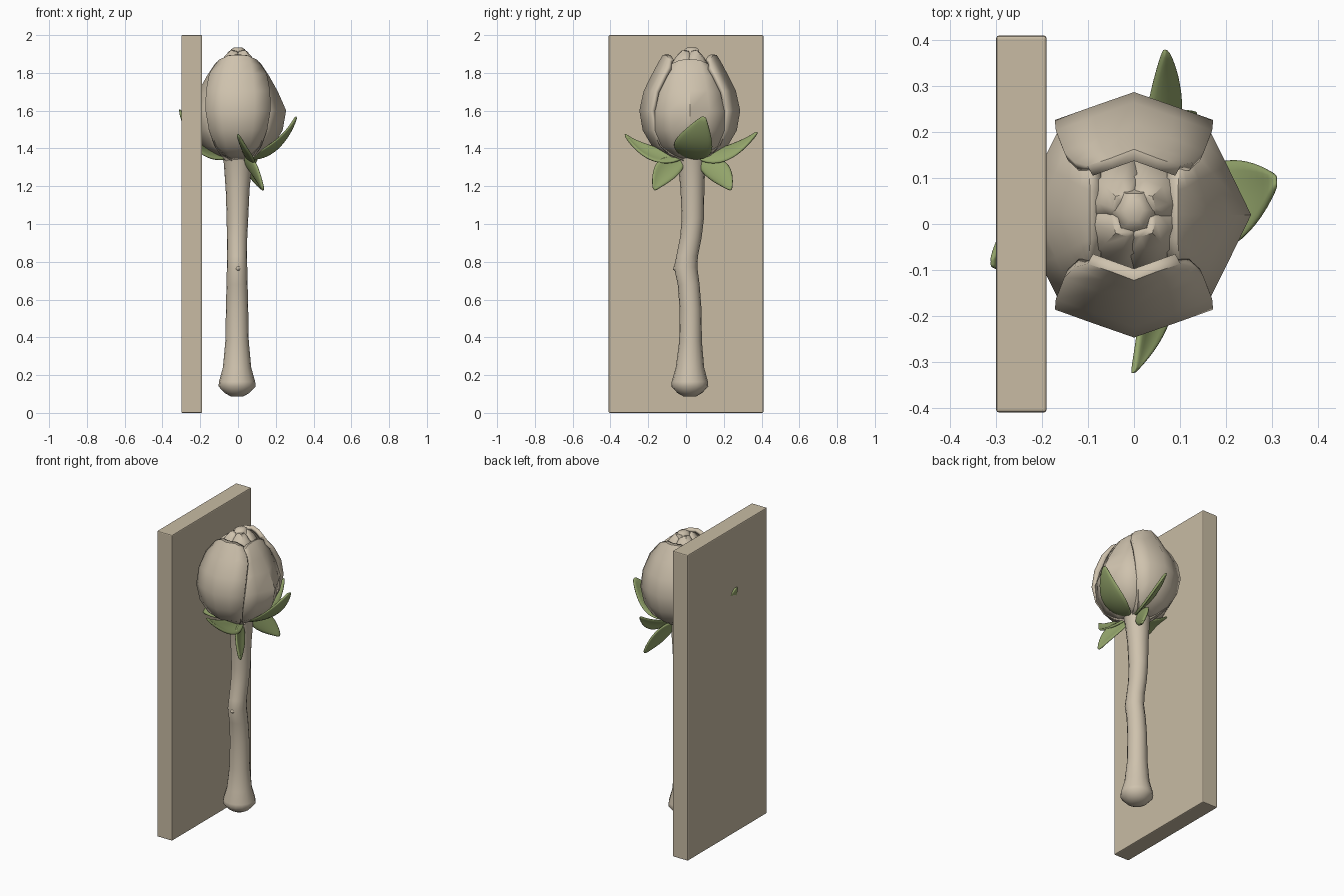
import bpy, bmesh, math
from mathutils import Vector

if "Cube" in bpy.data.objects:
    bpy.data.objects.remove(bpy.data.objects["Cube"])


def material(name, rgb):
    m = bpy.data.materials.new(name)
    m.diffuse_color = (*rgb, 1)
    m.use_nodes = True
    m.node_tree.nodes["Principled BSDF"].inputs["Base Color"].default_value = m.diffuse_color
    return m


CREAM = material("cream", (0.62, 0.54, 0.42))
BOARD = material("board_beige", (0.58, 0.50, 0.37))
GREEN = material("leaf_green", (0.29, 0.37, 0.145))
CY = 0.02  # the flower axis sits slightly behind the origin


def make(name, verts, faces, mat, angle=40, thick=0, subsurf=0):
    me = bpy.data.meshes.new(name)
    me.from_pydata(verts, [], faces)
    bm = bmesh.new()
    bm.from_mesh(me)
    bmesh.ops.recalc_face_normals(bm, faces=bm.faces)
    bm.to_mesh(me)
    bm.free()
    ob = bpy.data.objects.new(name, me)
    bpy.context.collection.objects.link(ob)
    me.materials.append(mat)
    if thick:
        s = ob.modifiers.new("thickness", 'SOLIDIFY')
        s.thickness, s.offset = thick, 0
    if subsurf:
        s = ob.modifiers.new("smooth", 'SUBSURF')
        s.levels = s.render_levels = subsurf
    bpy.ops.object.select_all(action='DESELECT')
    ob.select_set(True)
    bpy.context.view_layer.objects.active = ob
    bpy.ops.object.shade_smooth_by_angle(angle=math.radians(angle))
    return ob


def grid_faces(rows, cols):
    return [(r * cols + c, r * cols + c + 1, (r + 1) * cols + c + 1, (r + 1) * cols + c)
            for r in range(rows - 1) for c in range(cols - 1)]


def lathe(name, rows, sides, mat, angle=40, subsurf=0):
    # rows: z, centre x, centre y, radius x, radius y
    verts, faces = [], []
    for z, cx, cy, rx, ry in rows:
        for i in range(sides):
            a = math.tau * i / sides
            verts.append((cx + rx * math.cos(a), cy + ry * math.sin(a), z))
    for r in range(len(rows) - 1):
        for i in range(sides):
            j = (i + 1) % sides
            faces.append((r * sides + i, r * sides + j, (r + 1) * sides + j, (r + 1) * sides + i))
    faces += [tuple(range(sides)), tuple(range((len(rows) - 1) * sides, len(rows) * sides))]
    return make(name, verts, faces, mat, angle, subsurf=subsurf)


def petal(name, direction, rows, thick=0.025):
    # rows: z, depth, half width, how far the side edges fall back
    d = Vector((*direction, 0))
    t = Vector((-d.y, d.x, 0))
    us = (-1, -0.5, 0, 0.5, 1)
    verts = []
    for z, depth, w, sag in rows:
        for u in us:
            drop = 0.025 * abs(u) ** 3 if z > 1.8 else 0
            p = Vector((0, CY, z - drop)) + d * (depth - thick / 2 - sag * abs(u)) + t * (u * w)
            verts.append(p)
    return make(name, verts, grid_faces(len(rows), len(us)), CREAM, 45, thick)


def sepal(name, points, side, width):
    # leaf along a quadratic curve, widest near the middle, cupped along its rib
    a, b, c = map(Vector, points)
    side = Vector(side).normalized()
    n = 9
    verts = []
    for i in range(n):
        t = i / (n - 1)
        p = a * (1 - t) ** 2 + b * 2 * t * (1 - t) + c * t * t
        tangent = ((b - a) * (1 - t) + (c - b) * t).normalized()
        w = width * (0.12 + 0.88 * math.sin(math.pi * t ** 0.85) ** 0.9 if t < 1 else 0.1)
        cup = tangent.cross(side) * 0.012
        for u in (-1, -0.5, 0, 0.5, 1):
            verts.append(p + side * (u * w) + cup * (u * u) * math.sin(math.pi * t))
    return make(name, verts, grid_faces(n, 5), GREEN, 60, 0.016, 1)


# Backing board
bpy.ops.mesh.primitive_cube_add(size=1, location=(-0.245, 0, 1))
board = bpy.context.object
board.name = "backing_board"
board.dimensions = (0.11, 0.82, 2)
bpy.ops.object.transform_apply(location=False, rotation=False, scale=True)
board.data.materials.append(BOARD)
bev = board.modifiers.new("bevel", 'BEVEL')
bev.width, bev.segments = 0.006, 2

# Stem with flared foot and a slight bend
lathe("stem", [
    (0.088, -0.005, 0.02, 0.035, 0.035), (0.105, -0.005, 0.02, 0.065, 0.065),
    (0.14, -0.005, 0.02, 0.098, 0.098), (0.165, -0.005, 0.02, 0.096, 0.096),
    (0.24, -0.005, 0.021, 0.075, 0.075), (0.38, -0.005, 0.024, 0.062, 0.06),
    (0.55, -0.005, 0.024, 0.059, 0.058), (0.68, -0.005, 0.014, 0.056, 0.058),
    (0.77, -0.005, -0.002, 0.054, 0.062), (0.83, -0.005, 0.006, 0.053, 0.057),
    (0.93, -0.005, 0.026, 0.054, 0.057), (1.03, -0.003, 0.036, 0.057, 0.059),
    (1.18, -0.002, 0.034, 0.063, 0.063), (1.32, 0, 0.03, 0.075, 0.072),
    (1.40, 0, 0.025, 0.09, 0.09)], 16, CREAM, 50)

# Small thorn bump on the stem
bpy.ops.mesh.primitive_cone_add(vertices=8, radius1=0.03, radius2=0.006, depth=0.04,
                                location=(0, -0.05, 0.765), rotation=(math.pi / 2, 0, 0))
bpy.context.object.name = "thorn"
bpy.context.object.data.materials.append(CREAM)
bpy.ops.object.shade_smooth()

# Outer petals, front and back
outer = [(1.345, 0.05, 0.06, 0.01), (1.375, 0.135, 0.09, 0.03), (1.42, 0.203, 0.12, 0.045),
         (1.50, 0.25, 0.15, 0.055), (1.60, 0.267, 0.168, 0.06), (1.70, 0.245, 0.166, 0.06),
         (1.79, 0.20, 0.148, 0.06), (1.85, 0.168, 0.125, 0.05), (1.885, 0.148, 0.095, 0.035),
         (1.885, 0.13, 0.085, 0.03)]
petal("front_petal", (0, -1), outer)
petal("back_petal", (0, 1), outer)

# Side petals, tucked under the outer ones
side_rows = [(1.345, 0.05, 0.06, 0.01), (1.375, 0.12, 0.11, 0.04), (1.42, 0.19, 0.155, 0.07),
             (1.50, 0.237, 0.19, 0.09), (1.60, 0.255, 0.2, 0.1), (1.70, 0.21, 0.175, 0.075),
             (1.78, 0.165, 0.145, 0.045), (1.84, 0.125, 0.115, 0.015), (1.86, 0.105, 0.10, 0.0),
             (1.855, 0.09, 0.09, 0.0)]
petal("right_petal", (1, 0), side_rows)
petal("left_petal", (-1, 0), side_rows)

# Inner folded petals around the heart
inner = [(1.72, 0.14, 0.09, 0.03), (1.82, 0.125, 0.085, 0.03), (1.88, 0.09, 0.06, 0.03),
         (1.91, 0.062, 0.035, 0.02), (1.91, 0.05, 0.03, 0.02)]
for i in range(4):
    a = math.radians(45 + 90 * i)
    petal(f"inner_petal_{i + 1}", (math.cos(a), math.sin(a)), inner, 0.02)

# Heart of the bud
lathe("bud_heart", [(1.40, 0, CY, 0.1, 0.1), (1.6, 0, CY, 0.17, 0.17), (1.78, 0, CY, 0.125, 0.13),
                    (1.85, 0, CY, 0.085, 0.09), (1.90, 0, CY + 0.005, 0.05, 0.055),
                    (1.925, 0, CY + 0.01, 0.036, 0.042), (1.935, 0, CY + 0.01, 0.02, 0.025)],
      6, CREAM, 40)

# Green sepals: four rising, two drooping
sepal("right_sepal", [(0.05, 0.02, 1.35), (0.235, 0.02, 1.36), (0.31, 0.095, 1.57)], (0, 1, -0.25), 0.105)
sepal("front_sepal", [(0.05, -0.02, 1.35), (0.06, -0.23, 1.34), (0.0, -0.325, 1.475)], (0.6, 0.2, -0.7), 0.06)
sepal("back_sepal", [(0.04, 0.06, 1.35), (0.09, 0.25, 1.36), (0.07, 0.38, 1.485)], (0.6, -0.2, -0.7), 0.06)
sepal("left_sepal", [(-0.05, 0.02, 1.35), (-0.235, 0.0, 1.36), (-0.31, -0.085, 1.61)], (0, 1, 0.25), 0.09)
sepal("front_drooping_sepal", [(0.03, -0.01, 1.345), (0.08, -0.13, 1.30), (0.135, -0.17, 1.18)],
      (0.0, 0.7, -0.6), 0.065)
sepal("back_drooping_sepal", [(0.03, 0.06, 1.345), (0.08, 0.19, 1.30), (0.135, 0.24, 1.18)],
      (0.0, -0.7, -0.6), 0.065)
